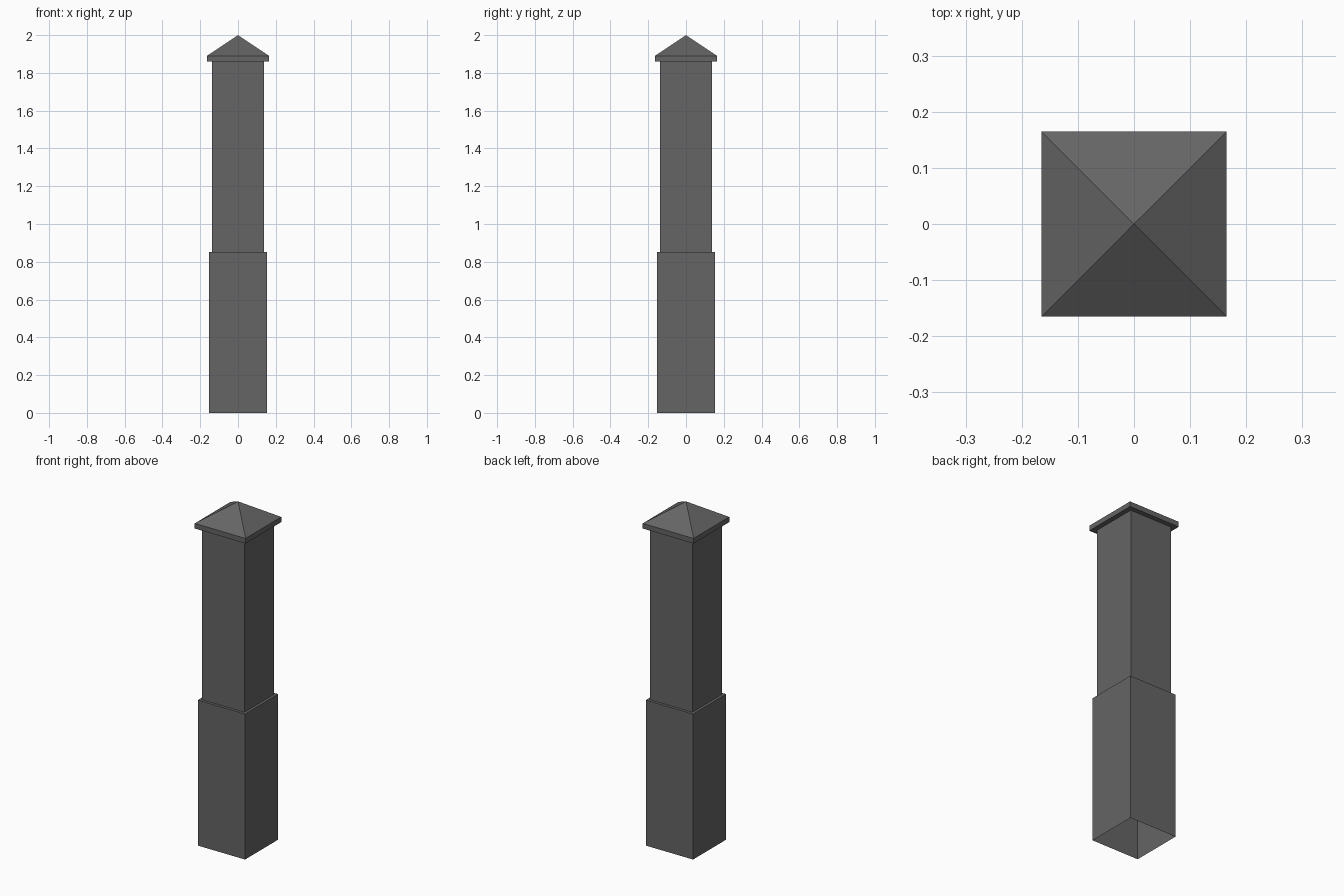
import bpy, bmesh

if "Cube" in bpy.data.objects:
    bpy.data.objects.remove(bpy.data.objects["Cube"])

# Square profile from the open foot up to the eaves: (half width, height)
PROFILE = [
    (0.153, 0.0), (0.153, 0.853),    # plinth
    (0.137, 0.853), (0.137, 1.86),   # shaft
    (0.165, 1.86), (0.165, 1.89),    # cap slab
]
APEX = 2.0

bm = bmesh.new()


def square_ring(h, z):
    return [bm.verts.new((x * h, y * h, z))
            for x, y in ((-1, -1), (1, -1), (1, 1), (-1, 1))]


# Walls and ledges
rings = [square_ring(h, z) for h, z in PROFILE]
for low, high in zip(rings, rings[1:]):
    for i in range(4):
        j = (i + 1) % 4
        bm.faces.new((low[i], low[j], high[j], high[i]))

# Pyramid roof
tip = bm.verts.new((0, 0, APEX))
for i in range(4):
    bm.faces.new((rings[-1][i], rings[-1][(i + 1) % 4], tip))

mesh = bpy.data.meshes.new("gate_pillar")
bm.to_mesh(mesh)
bm.free()
pillar = bpy.data.objects.new("gate_pillar", mesh)
bpy.context.collection.objects.link(pillar)

# Dark grey finish
mat = bpy.data.materials.new("dark_grey")
mat.diffuse_color = (0.13, 0.13, 0.13, 1)
mat.use_nodes = True
mat.node_tree.nodes["Principled BSDF"].inputs["Base Color"].default_value = mat.diffuse_color
mesh.materials.append(mat)
